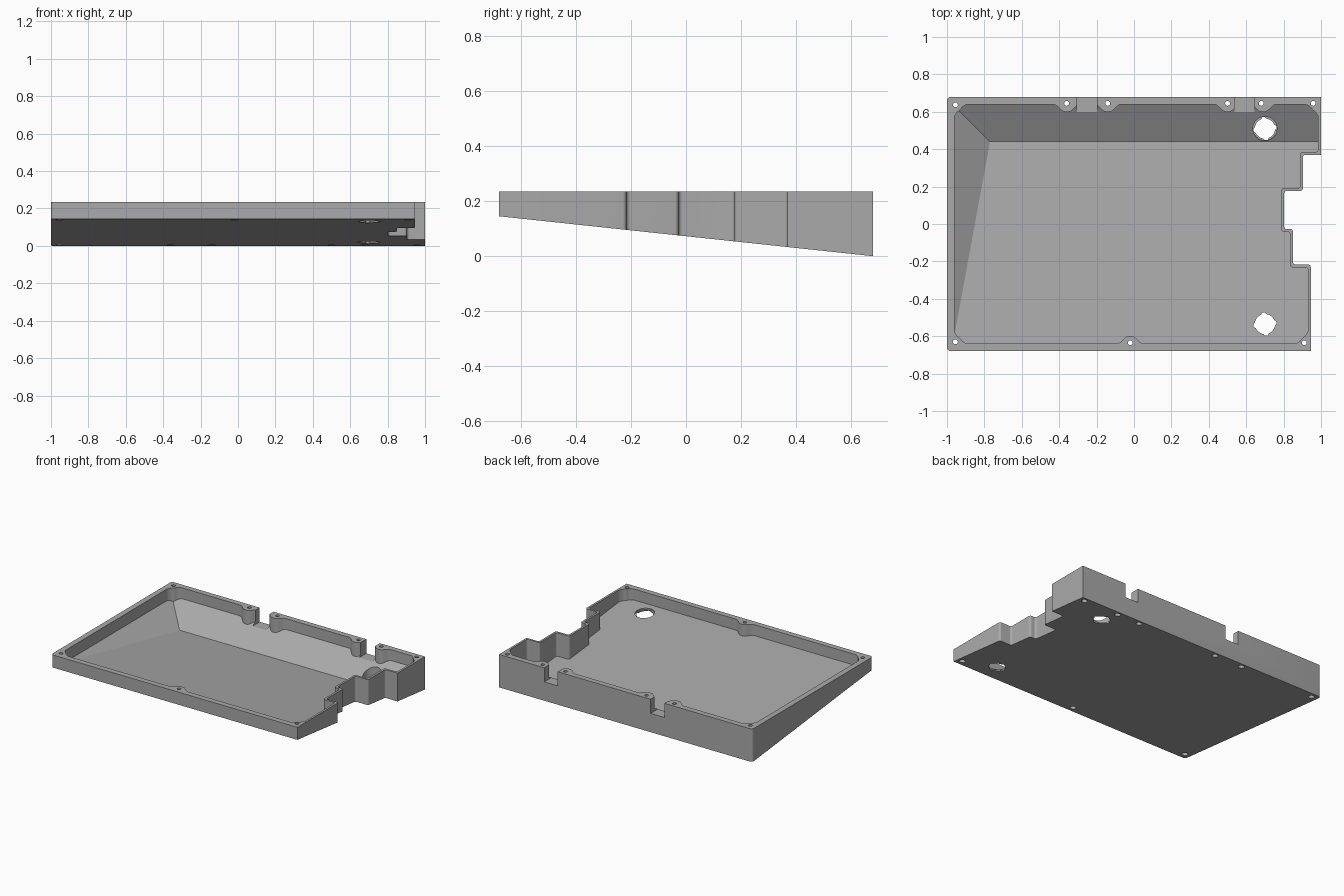
import bpy, bmesh
from math import cos, sin, pi, radians
from mathutils import Vector

if "Cube" in bpy.data.objects:
    bpy.data.objects.remove(bpy.data.objects["Cube"])

RIM, FLOOR = 0.235, 0.016


def base_z(y):
    """Height of the tilted underside."""
    return 0.0725 - 0.1066 * y


# ---------- outline helpers ----------
def rounded(corners, steps=6):
    """Closed outline from (x, y, radius) corners of axis-aligned walls."""
    out = []
    for i, (x, y, r) in enumerate(corners):
        p = Vector((x, y))
        a = (Vector(corners[i - 1][:2]) - p).normalized()
        b = (Vector(corners[(i + 1) % len(corners)][:2]) - p).normalized()
        if r == 0:
            out.append(p)
            continue
        centre = p + (a + b) * r
        for k in range(steps + 1):
            t = pi / 2 * k / steps
            out.append(centre - b * r * cos(t) - a * r * sin(t))
    return out


def wall_boss(x, y, along, inward, steps=16):
    """Smooth bump in a straight wall."""
    pts = []
    for k in range(steps + 1):
        s = 0.07 * (2 * k / steps - 1)
        t = min(max((abs(s) - 0.01) / 0.06, 0), 1)
        pts.append(Vector((x + along * s, y + inward * 0.04 * (1 - t * t * (3 - 2 * t)))))
    return pts


def corner_boss(x, y, a, b, steps=14):
    """Round bump filling an inside corner, swept from direction a to b."""
    pts = []
    for k in range(steps + 1):
        t = k / steps
        r = 0.042 + 0.024 * abs(2 * t - 1) ** 4
        pts.append(Vector((x, y)) + (Vector(a) * cos(t * pi / 2) + Vector(b) * sin(t * pi / 2)) * r)
    return pts


def prism(name, outline, z0, z1):
    """Solid from an outline; z0 and z1 are functions of y."""
    bm = bmesh.new()
    low = [bm.verts.new((p[0], p[1], z0(p[1]))) for p in outline]
    high = [bm.verts.new((p[0], p[1], z1(p[1]))) for p in outline]
    bm.faces.new(low)
    bm.faces.new(high)
    for i in range(len(low)):
        bm.faces.new((low[i - 1], low[i], high[i], high[i - 1]))
    bmesh.ops.recalc_face_normals(bm, faces=bm.faces)
    return finish(name, bm)


def finish(name, bm):
    mesh = bpy.data.meshes.new(name)
    bm.to_mesh(mesh)
    bm.free()
    obj = bpy.data.objects.new(name, mesh)
    bpy.context.collection.objects.link(obj)
    return obj


def circle(x, y, radius, n=24):
    """Circle outline; radius may be a function of the step."""
    rad = radius if callable(radius) else (lambda k: radius)
    return [(x + rad(k) * cos(2 * pi * k / n), y + rad(k) * sin(2 * pi * k / n)) for k in range(n)]


def level(z):
    return lambda y: z


def cut(target, cutter):
    cutter.hide_render = True
    mod = target.modifiers.new("cut", 'BOOLEAN')
    mod.operation, mod.solver, mod.object = 'DIFFERENCE', 'EXACT', cutter
    bpy.context.view_layer.objects.active = target
    bpy.ops.object.modifier_apply(modifier=mod.name)
    bpy.data.objects.remove(cutter)


# ---------- outer shell with stepped right edge ----------
R = 0.014
outer = rounded([
    (-1, -0.68, 0.02), (0.945, -0.68, 0), (0.945, -0.217, R), (0.85, -0.217, R),
    (0.85, -0.027, R), (0.803, -0.027, R), (0.803, 0.177, R), (0.903, 0.177, R),
    (0.903, 0.37, R), (1, 0.37, 0), (1, 0.68, 0), (-1, 0.68, 0.02)])
tray = prism("case_tray", outer, base_z, level(RIM))

# ---------- cavity with screw bosses left standing ----------
steps_right = rounded([
    (0.93, -0.64, 0), (0.93, -0.232, R), (0.835, -0.232, R), (0.835, -0.042, R),
    (0.788, -0.042, R), (0.788, 0.192, R), (0.888, 0.192, R), (0.888, 0.385, R),
    (0.985, 0.385, R), (0.985, 0.64, 0)])[1:-1]
inner = corner_boss(-0.96, -0.64, (0, 1), (1, 0))
inner += wall_boss(-0.02, -0.64, 1, 1)
inner += corner_boss(0.93, -0.64, (-1, 0), (0, 1))
inner += steps_right
inner += corner_boss(0.985, 0.64, (0, -1), (-1, 0))
for bx in (0.69, 0.5, -0.14, -0.36):
    inner += wall_boss(bx, 0.64, -1, -1)
inner += corner_boss(-0.96, 0.64, (1, 0), (0, -1))
cavity = prism("cavity_cutter", inner, level(-0.2), level(0.4))

# trim the cavity to the tilted floor and the left and back slopes
bm = bmesh.new()
bm.from_mesh(cavity.data)
pivot = Vector((-0.77, 0.44, base_z(0.44) + FLOOR))
for normal in ((0, 0.1066, 1), (0.58, 0, 1), (0, -0.58, 1)):
    res = bmesh.ops.bisect_plane(
        bm, geom=bm.verts[:] + bm.edges[:] + bm.faces[:], dist=1e-6,
        plane_co=pivot, plane_no=Vector(normal).normalized(), clear_inner=True)
    rim = [e for e in bm.edges if e.is_boundary]
    bmesh.ops.holes_fill(bm, edges=rim, sides=0)
bmesh.ops.recalc_face_normals(bm, faces=bm.faces)
bm.to_mesh(cavity.data)
bm.free()
cut(tray, cavity)

# ---------- cable notches in the back wall ----------
for x0, x1 in ((-0.305, -0.197), (0.537, 0.643)):
    box = [(x0, 0.57), (x1, 0.57), (x1, 0.75), (x0, 0.75)]
    cut(tray, prism("notch_cutter", box, level(0.134), level(0.4)))

# ---------- screw holes with counterbores underneath ----------
screws = [(x, 0.645) for x in (-0.36, -0.14, 0.5, 0.68, 0.958)]
screws += [(-0.955, 0.637), (-0.955, -0.63), (-0.02, -0.635), (0.91, -0.635)]
for x, y in screws:
    cut(tray, prism("screw_cutter", circle(x, y, 0.013), level(-0.2), level(0.4)))
    cut(tray, prism("bore_cutter", circle(x, y, 0.02), level(-0.2), lambda v: base_z(v) + 0.02))

# ---------- foot sockets: wide bore above a lobed opening ----------
for x, y in ((0.7, 0.51), (0.7, -0.535)):
    lobes = circle(x, y, lambda k: 0.062 if k % 12 < 3 else 0.054, 48)
    cut(tray, prism("lobe_cutter", lobes, level(-0.2), level(0.4)))
    cut(tray, prism("socket_cutter", circle(x, y, 0.064, 32),
                    lambda v: base_z(v) + 0.008, level(0.4)))

# ---------- material and shading ----------
grey = bpy.data.materials.new("plain_grey")
grey.use_nodes = True
colour = (0.4, 0.4, 0.4, 1)
grey.diffuse_color = colour
grey.node_tree.nodes["Principled BSDF"].inputs["Base Color"].default_value = colour
tray.data.materials.clear()
tray.data.materials.append(grey)
for poly in tray.data.polygons:
    poly.material_index = 0

bpy.ops.object.select_all(action='DESELECT')
tray.select_set(True)
bpy.context.view_layer.objects.active = tray
bpy.ops.object.shade_smooth_by_angle(angle=radians(25))
